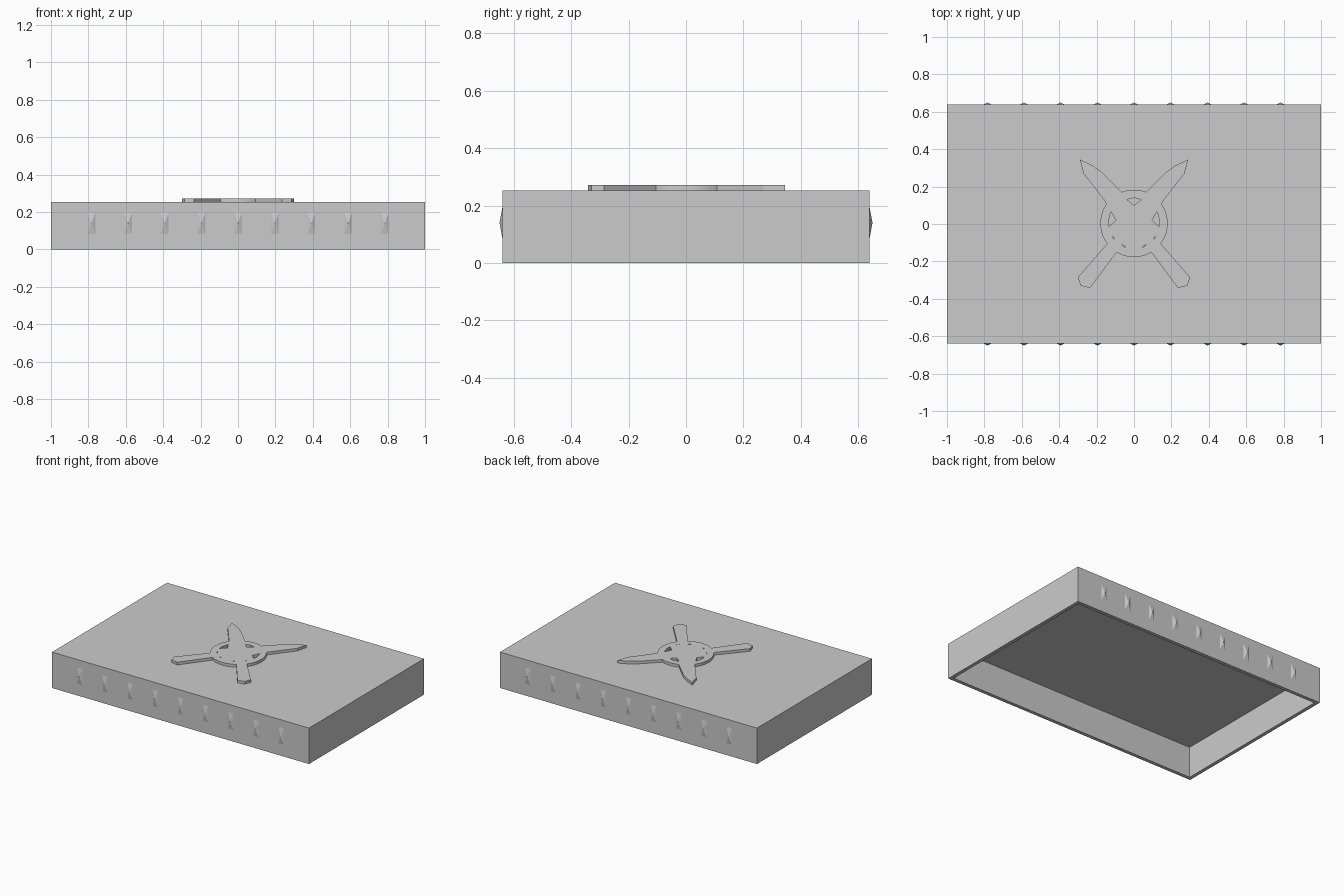
import bpy, bmesh
from math import radians, sin, cos
from mathutils import Matrix, Vector

cube = bpy.data.objects.get("Cube")
if cube:
    bpy.data.objects.remove(cube, do_unlink=True)

WIDTH, DEPTH, HEIGHT = 2.0, 1.278, 0.253
WALL = 0.035
ORNAMENT_TOP = 0.272

grey = bpy.data.materials.new("plain grey")
grey.use_nodes = True
GREY = (0.6, 0.6, 0.6, 1)
grey.diffuse_color = GREY
grey.node_tree.nodes["Principled BSDF"].inputs["Base Color"].default_value = GREY


def add_object(name, data):
    obj = bpy.data.objects.new(name, data)
    bpy.context.collection.objects.link(obj)
    data.materials.append(grey)
    return obj


def add_bmesh(name, bm):
    mesh = bpy.data.meshes.new(name)
    bm.to_mesh(mesh)
    bm.free()
    return add_object(name, mesh)


# Lid: a box hollowed from below
bm = bmesh.new()
bmesh.ops.create_cube(bm, size=1, matrix=Matrix.Translation((0, 0, HEIGHT / 2))
                      @ Matrix.Diagonal((WIDTH, DEPTH, HEIGHT, 1)))
bm.normal_update()
bottom = min(bm.faces, key=lambda f: f.calc_center_median().z)
bmesh.ops.inset_region(bm, faces=[bottom], thickness=WALL)
cavity = bmesh.ops.extrude_discrete_faces(bm, faces=[bottom])["faces"]
bmesh.ops.translate(bm, verts=cavity[0].verts, vec=(0, 0, HEIGHT - WALL))
add_bmesh("lid", bm)

# Grip bumps: shallow pyramids along the front and back
bm = bmesh.new()
for side in (-1, 1):
    for i in range(-4, 5):
        place = (Matrix.Translation((i * 0.196, side * (DEPTH / 2 + 0.005), 0.14))
                 @ Matrix.Diagonal((0.044, 0.011, 0.12, 1))
                 @ Matrix.Rotation(radians(-90 * side), 4, "X")
                 @ Matrix.Rotation(radians(45), 4, "Z"))
        bmesh.ops.create_cone(bm, cap_ends=True, segments=4, radius1=0.5 ** 0.5,
                              radius2=0, depth=1, matrix=place)
add_bmesh("grip_bumps", bm)


# Raised ornament: a pierced disc with four arms, mirrored left to right
def arc(start, end, steps, radius=0.18):
    angles = [radians(start + (end - start) * i / steps) for i in range(steps + 1)]
    return [(radius * cos(a), 0.003 + radius * sin(a)) for a in angles]


def mirrored(points):
    return [(-x, y) for x, y in reversed(points)]


upper_arm = [(0.19, 0.30), (0.225, 0.31), (0.29, 0.345), (0.27, 0.27), (0.215, 0.2)]
upper_arm[:2] = [(0.175, 0.28), (0.225, 0.315)]
lower_arm = [(0.3, -0.285), (0.285, -0.33), (0.235, -0.342)]
half = arc(89, 69, 4) + upper_arm + arc(36, -37, 14) + lower_arm + arc(-59, -89, 6)

top_hole = [(-0.037, 0.13), (0, 0.14), (0.037, 0.13), (0, 0.1)]
side_hole = [(0.123, 0.067), (0.097, 0.02), (0.134, -0.015), (0.137, 0.015)]
slits = [[(0.118, -0.062), (0.104, -0.078), (0.109, -0.08)],
         [(0.065, -0.109), (0.045, -0.122), (0.05, -0.125)]]

loops = [half + mirrored(half), top_hole]
for hole in [side_hole] + slits:
    loops += [hole, mirrored(hole)]

curve = bpy.data.curves.new("raised_ornament", "CURVE")
curve.dimensions = "2D"
curve.fill_mode = "BOTH"
curve.extrude = (ORNAMENT_TOP - HEIGHT) / 2
for loop in loops:
    spline = curve.splines.new("POLY")
    spline.points.add(len(loop) - 1)
    for point, (x, y) in zip(spline.points, loop):
        point.co = (x, y, 0, 1)
    spline.use_cyclic_u = True
ornament = add_object("raised_ornament", curve)
ornament.location.z = (ORNAMENT_TOP + HEIGHT) / 2

# Turn the ornament into a plain flat-shaded mesh
bpy.ops.object.select_all(action="DESELECT")
ornament.select_set(True)
bpy.context.view_layer.objects.active = ornament
bpy.ops.object.convert(target="MESH")
bpy.ops.object.shade_flat()
